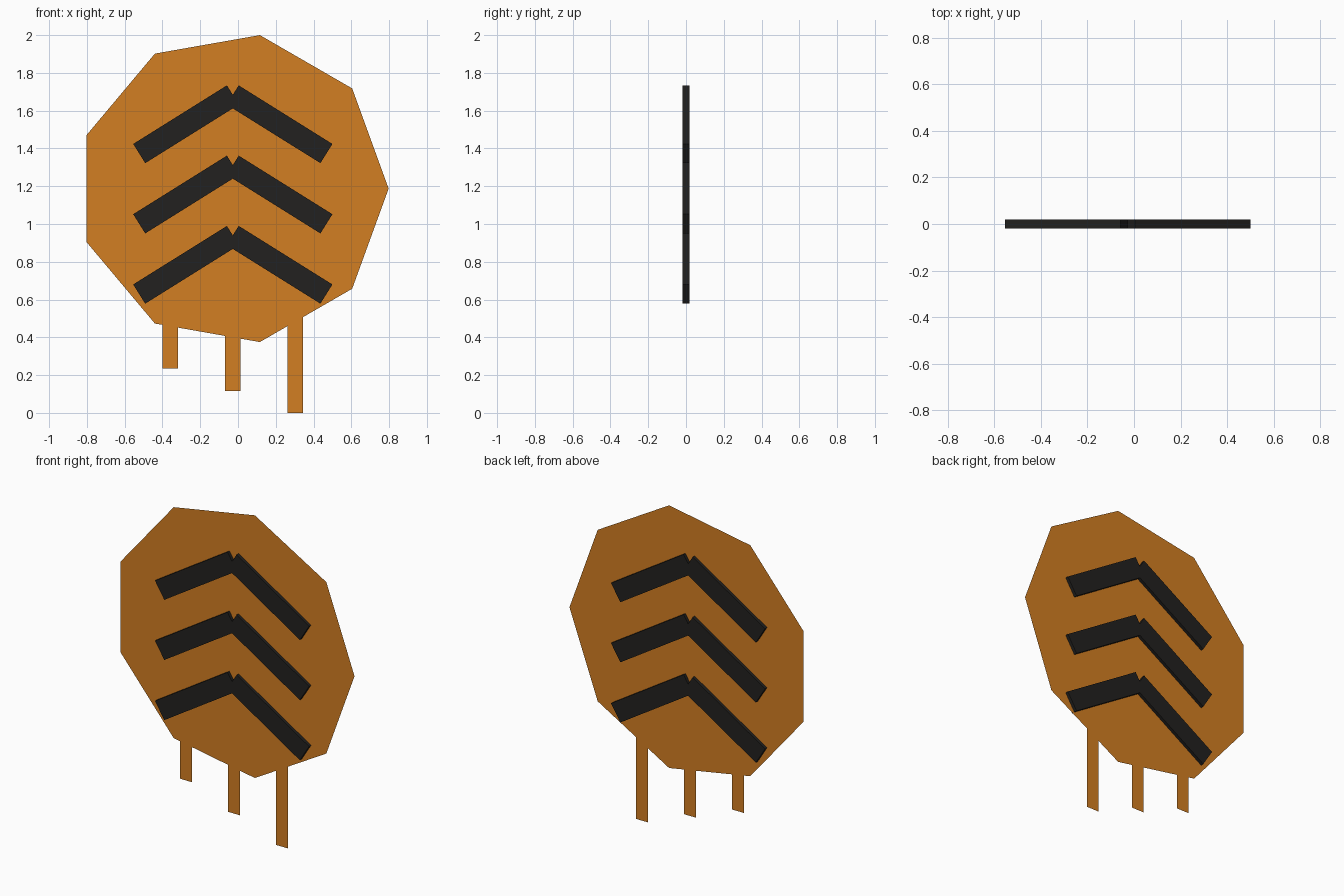
import bpy, bmesh
from math import sin, cos, pi, radians
from mathutils import Matrix, Vector

if "Cube" in bpy.data.objects:
    bpy.data.objects.remove(bpy.data.objects["Cube"])

CX, CZ, R = -0.0275, 1.1875, 0.825   # centre and radius of the nine-sided panel


def material(name, color):
    m = bpy.data.materials.new(name)
    m.diffuse_color = (*color, 1)
    m.use_nodes = True
    m.node_tree.nodes["Principled BSDF"].inputs["Base Color"].default_value = m.diffuse_color
    return m


orange = material("orange", (0.65, 0.21, 0.016))
black = material("black", (0.016, 0.015, 0.014))


def add_object(name, bm, mat):
    me = bpy.data.meshes.new(name)
    bm.to_mesh(me)
    bm.free()
    me.materials.append(mat)
    ob = bpy.data.objects.new(name, me)
    bpy.context.collection.objects.link(ob)
    return ob


def flat_face(name, points, mat):
    """Thin sheet in the y = 0 plane from (x, z) points."""
    bm = bmesh.new()
    bm.faces.new([bm.verts.new((x, 0, z)) for x, z in points])
    return add_object(name, bm, mat)


# Nine-sided panel
rim = [(CX + R * cos(2 * pi * i / 9), CZ + R * sin(2 * pi * i / 9)) for i in range(9)]
flat_face("panel", rim, orange)


def rim_height(x):
    """Height of the panel's lower edge at x."""
    for (x0, z0), (x1, z1) in zip(rim[5:], rim[6:]):
        if x0 <= x <= x1:
            return z0 + (z1 - z0) * (x - x0) / (x1 - x0)


# Three legs of stepped length, meeting the panel's lower edge
for name, offset, bottom in (("left_leg", -0.33, 0.234),
                             ("middle_leg", 0, 0.117),
                             ("right_leg", 0.33, 0)):
    a, b = CX + offset - 0.041, CX + offset + 0.041
    flat_face(name, [(a, bottom), (b, bottom), (b, rim_height(b)), (a, rim_height(a))], orange)

# Three chevrons, each of two mirrored sloping bars passing through the panel
for row, z in zip(("lower", "middle", "upper"), (0.784, 1.156, 1.528)):
    for side, s in (("left", -1), ("right", 1)):
        bm = bmesh.new()
        mat = (Matrix.Translation(Vector((CX + s * 0.2475, 0, z)))
               @ Matrix.Rotation(s * radians(32), 4, 'Y')
               @ Matrix.Diagonal((0.585, 0.038, 0.12, 1)))
        bmesh.ops.create_cube(bm, size=1, matrix=mat)
        add_object(f"{row}_chevron_{side}_bar", bm, black)
